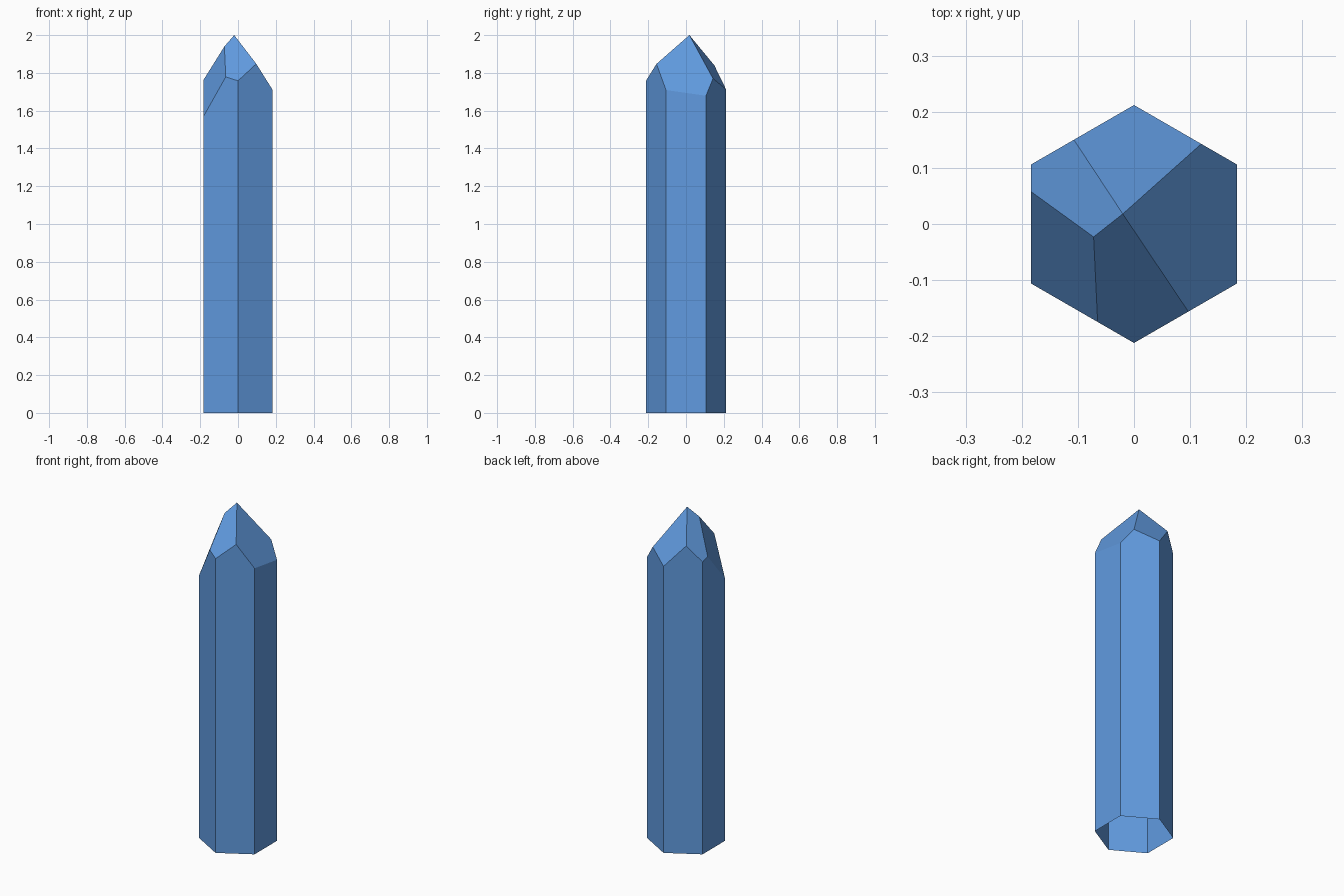
import bpy
import bmesh
from math import sin, cos, tau
from mathutils import Vector

RADIUS = 0.212
APEX = Vector((-0.02, 0.018, 2.0))
SHOULDER = Vector((-0.072, -0.023, 1.94))

# Each tip facet: a point on its plane, then its slope along x and y
FACETS = [
    (APEX, -1.515, -0.143),      # left side
    (APEX, -0.353, -1.445),      # back
    (APEX, 1.388, -0.297),       # back right
    (APEX, 0.304, 1.078),        # front
    (SHOULDER, 2.457, 1.18),     # front right
]

cube = bpy.data.objects.get("Cube")
if cube:
    bpy.data.objects.remove(cube, do_unlink=True)

# Crystal colour
blue = bpy.data.materials.new("crystal blue")
blue.use_nodes = True
colour = (0.12, 0.33, 0.75, 1.0)
blue.diffuse_color = colour
blue.node_tree.nodes["Principled BSDF"].inputs["Base Color"].default_value = colour

# Six-sided shaft, open at the base
bm = bmesh.new()
ring = [bm.verts.new((RADIUS * sin(k * tau / 6), -RADIUS * cos(k * tau / 6), 0))
        for k in range(6)]
base = bm.faces.new(ring)
raised = bmesh.ops.extrude_face_region(bm, geom=[base])["geom"]
bmesh.ops.translate(bm, vec=(0, 0, 2.5),
                    verts=[g for g in raised if isinstance(g, bmesh.types.BMVert)])

# Slice the tip into slanted facets and cap each cut
for point, slope_x, slope_y in FACETS:
    cut = bmesh.ops.bisect_plane(
        bm, geom=bm.verts[:] + bm.edges[:] + bm.faces[:], dist=1e-5,
        plane_co=point, plane_no=Vector((-slope_x, -slope_y, 1)).normalized(),
        clear_outer=True)["geom_cut"]
    edges = [g for g in cut if isinstance(g, bmesh.types.BMEdge)]
    bmesh.ops.edgeloop_fill(bm, edges=edges)

bmesh.ops.remove_doubles(bm, verts=bm.verts[:], dist=0.002)
bmesh.ops.recalc_face_normals(bm, faces=bm.faces[:])
bottom = [f for f in bm.faces if all(v.co.z < 0.01 for v in f.verts)]
bmesh.ops.delete(bm, geom=bottom, context="FACES")

mesh = bpy.data.meshes.new("crystal")
bm.to_mesh(mesh)
bm.free()
mesh.materials.append(blue)
crystal = bpy.data.objects.new("crystal", mesh)
bpy.context.collection.objects.link(crystal)
